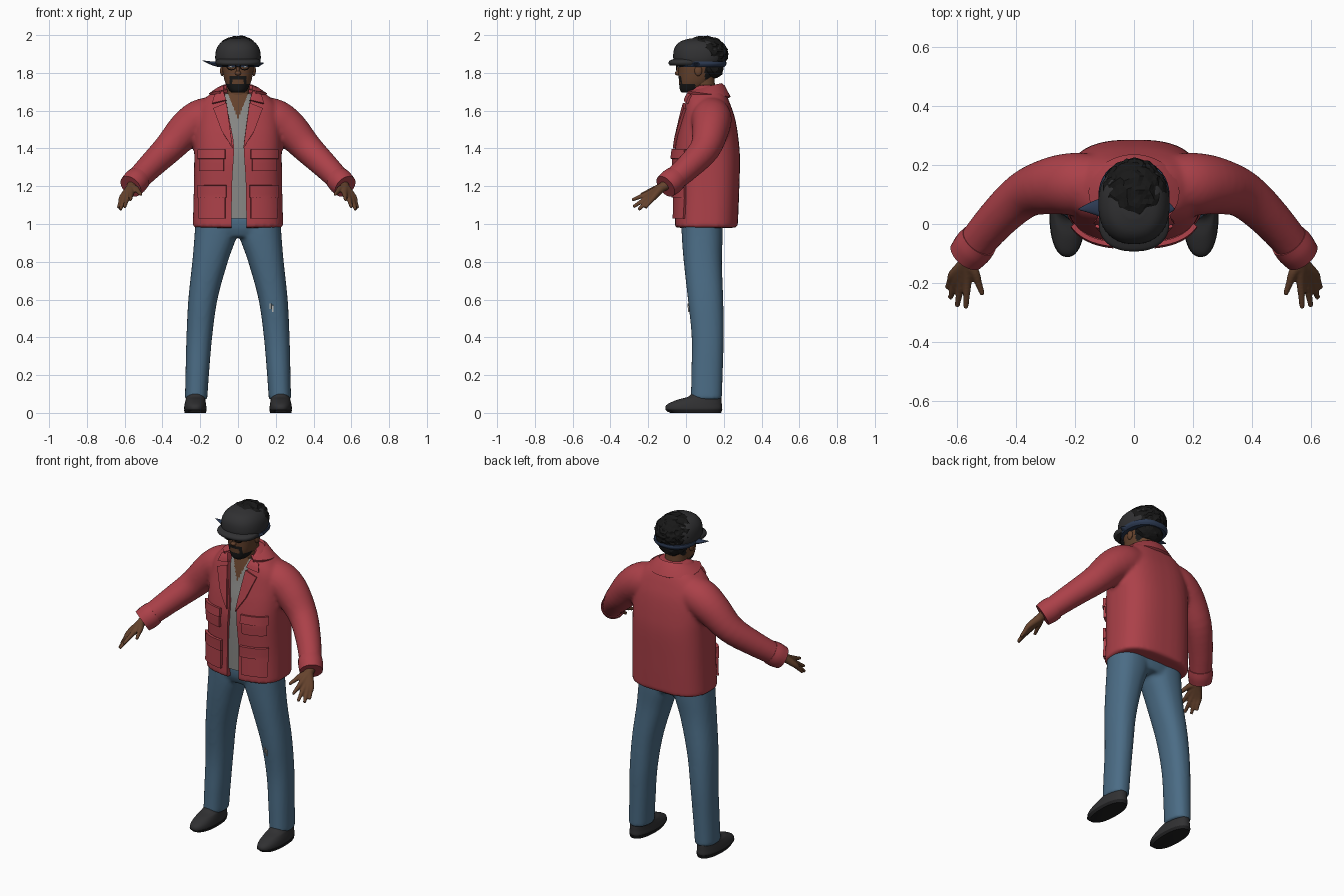
import bpy, bmesh, math, random
from mathutils import Vector, Matrix

random.seed(4)
old = bpy.data.objects.get("Cube")
if old:
    bpy.data.objects.remove(old, do_unlink=True)


def material(name, *rgb):
    m = bpy.data.materials.new(name)
    m.use_nodes = True
    m.diffuse_color = (*rgb, 1)
    for node in m.node_tree.nodes:
        if node.type == 'BSDF_PRINCIPLED':
            node.inputs["Base Color"].default_value = (*rgb, 1)
            node.inputs["Roughness"].default_value = 0.8
    return m


RED = material("jacket red", .41, .052, .066)
DENIM = material("denim blue", .07, .15, .235)
GREY = material("shirt grey", .25, .25, .24)
SKIN = material("brown skin", .13, .055, .026)
HAIR = material("black hair", .009, .009, .009)
CAP = material("charcoal cap", .03, .03, .032)
NAVY = material("navy band", .025, .042, .085)
SHOE = material("dark leather", .03, .03, .032)
SOLE = material("black sole", .014, .014, .015)
PALE = material("pale thread", .5, .5, .48)


def spline(rows, steps=5):
    """Catmull-Rom interpolation of rows of numbers."""
    out = []
    for i in range(len(rows) - 1):
        p = [rows[max(i - 1, 0)], rows[i], rows[i + 1], rows[min(i + 2, len(rows) - 1)]]
        for k in range(steps):
            t = k / steps
            out.append([b + t / 2 * (c - a + t * (2*a - 5*b + 4*c - d + t * (3*(b - c) + d - a)))
                        for a, b, c, d in zip(*p)])
    return out + [list(rows[-1])]


def skin_rings(bm, rings):
    vs = [[bm.verts.new(p) for p in r] for r in rings]
    n = len(vs[0])
    for a, b in zip(vs, vs[1:]):
        for i in range(n):
            bm.faces.new((a[i], a[(i + 1) % n], b[(i + 1) % n], b[i]))
    bm.faces.new(vs[0])
    bm.faces.new(vs[-1])


def stack(bm, rows, side=1, power=2.3, n=40, steps=5):
    """Horizontal rings from rows of z, centre x, half width, front y, back y."""
    def bend(v):
        return math.copysign(abs(v) ** (2 / power), v)
    rings = []
    for z, cx, w, yf, yb in spline(rows, steps):
        angles = [math.tau * (i + .5) / n for i in range(n)]
        rings.append([(side * (cx + w * bend(math.cos(a))),
                       (yf + yb) / 2 + (yb - yf) / 2 * bend(math.sin(a)), z) for a in angles])
    skin_rings(bm, rings)


def tube(bm, path, side=1, n=16, steps=4, flat=1):
    """Round tube along rows of x, y, z, radius."""
    pts = spline(path, steps)
    rings = []
    for i, p in enumerate(pts):
        d = Vector(pts[min(i + 1, len(pts) - 1)][:3]) - Vector(pts[max(i - 1, 0)][:3])
        q = d.to_track_quat('Z', 'Y')
        ring = []
        for k in range(n):
            a = math.tau * k / n
            o = q @ Vector((math.cos(a), math.sin(a), 0)) * p[3]
            ring.append((side * (p[0] + o.x), p[1] + o.y, p[2] + o.z * flat))
        rings.append(ring)
    skin_rings(bm, rings)


def ball(bm, centre, size, detail=3, rough=0):
    made = bmesh.ops.create_icosphere(bm, subdivisions=detail, radius=1)
    for v in made["verts"]:
        k = 1 + random.uniform(-rough, rough)
        v.co = Vector(c + s * k * x for c, s, x in zip(centre, size, v.co))


def finish(name, bm, *mats, rule=None, voxel=0, cutter=None, thick=0, smooth=True):
    bmesh.ops.recalc_face_normals(bm, faces=bm.faces)
    me = bpy.data.meshes.new(name)
    bm.to_mesh(me)
    bm.free()
    ob = bpy.data.objects.new(name, me)
    bpy.context.collection.objects.link(ob)
    for m in mats:
        me.materials.append(m)
    for o in bpy.context.selected_objects:
        o.select_set(False)
    ob.select_set(True)
    bpy.context.view_layer.objects.active = ob
    if voxel:
        ob.modifiers.new("fuse", 'REMESH').voxel_size = voxel
        s = ob.modifiers.new("relax", 'SMOOTH')
        s.factor, s.iterations = .5, 5
    if cutter:
        ob.modifiers.new("opening", 'BOOLEAN').object = cutter
    if thick:
        s = ob.modifiers.new("thickness", 'SOLIDIFY')
        s.thickness, s.offset = thick, 0
    for m in [m.name for m in ob.modifiers]:
        bpy.ops.object.modifier_apply(modifier=m)
    if rule:
        for p in ob.data.polygons:
            p.material_index = rule(p.center)
    if smooth:
        bpy.ops.object.shade_smooth_by_angle(angle=math.radians(45))
    return ob


# Jacket body and sleeves, fused, with the front opening cut out
TORSO = [(.98, 0, .24, -.06, .274), (1.15, 0, .235, -.056, .281), (1.34, 0, .232, -.064, .286),
         (1.45, 0, .232, -.05, .278), (1.55, 0, .225, -.027, .262), (1.62, 0, .21, -.01, .24),
         (1.67, 0, .17, .004, .22), (1.705, 0, .12, .02, .2), (1.735, 0, .085, .04, .185)]
SLEEVE = [(.13, .135, 1.575, .1), (.2, .135, 1.552, .107), (.275, .13, 1.5, .098),
          (.37, .1, 1.398, .081), (.47, .01, 1.3, .069), (.562, -.1, 1.205, .06)]
bm = bmesh.new()
stack(bm, [(.85, .005, .04, -.3, .03), (1.2, .005, .037, -.3, .03), (1.4, .005, .026, -.3, .03),
           (1.5, .003, .038, -.3, .04), (1.6, 0, .056, -.3, .05), (1.68, 0, .074, -.3, .06),
           (1.8, 0, .09, -.3, .12)], power=8, n=24, steps=3)
cutter = finish("opening_cutter", bm, RED)
bm = bmesh.new()
stack(bm, TORSO, power=2.7)
for s in (1, -1):
    tube(bm, SLEEVE, s, 24)
finish("jacket", bm, RED, voxel=.011, cutter=cutter)
bpy.data.objects.remove(cutter, do_unlink=True)

# Rolled cuffs
bm = bmesh.new()
for s in (1, -1):
    tube(bm, [(.525, -.056, 1.242, .066), (.545, -.08, 1.222, .069), (.568, -.108, 1.199, .064)], s, 24)
finish("cuffs", bm, RED)


def front_y(rows, x, z, power):
    """Front surface depth of a stacked body."""
    for a, b in zip(rows, rows[1:]):
        if z <= b[0]:
            break
    t = (z - a[0]) / (b[0] - a[0])
    _, cx, w, yf, yb = [p + (q - p) * t for p, q in zip(a, b)]
    r = min(abs((x - cx) / w), .98)
    return (yf + yb) / 2 - (yb - yf) / 2 * (1 - r ** power) ** (1 / power)


def patch(bm, corners, lift, side=1, rows=TORSO, power=2.7, n=8):
    """Four cornered x, z patch laid over the front of a body."""
    a, b, c, d = (Vector(p) for p in corners)
    grid = []
    for i in range(n + 1):
        row = []
        for j in range(n + 1):
            p = a.lerp(b, i / n).lerp(d.lerp(c, i / n), j / n)
            row.append(bm.verts.new((side * p.x, front_y(rows, p.x, p.y, power) - lift, p.y)))
        grid.append(row)
    for i in range(n):
        for j in range(n):
            bm.faces.new((grid[i][j], grid[i + 1][j], grid[i + 1][j + 1], grid[i][j + 1]))


def box(x0, x1, z0, z1):
    return (x0, z1), (x1, z1), (x1, z0), (x0, z0)


# Pockets, flaps and lapels
PARTS = {
    "pockets": (.006, [box(.075, .2, 1.28, 1.385), box(.068, .205, 1.03, 1.19)]),
    "pocket_flaps": (.014, [box(.068, .208, 1.345, 1.395), box(.062, .21, 1.14, 1.205)]),
    "lapels": (.006, [((.06, 1.64), (.13, 1.612), (.085, 1.49), (.028, 1.4)),
                      ((.076, 1.7), (.122, 1.68), (.135, 1.637), (.062, 1.655))]),
}
for name, (lift, shapes) in PARTS.items():
    bm = bmesh.new()
    for s in (1, -1):
        for shape in shapes:
            patch(bm, shape, lift, s)
    finish(name, bm, RED, thick=.016)

# Folded collar round the neck
bm = bmesh.new()
rows = []
for i in range(33):
    a = math.radians(-50 + 280 * i / 32)
    c, s = math.cos(a), math.sin(a)
    h = (s + 1) / 2
    z = 1.7 + .04 * h
    rows.append([bm.verts.new(p) for p in (
        (.088 * c, .105 + .08 * s, z), (.108 * c, .105 + .095 * s, z - .012 * h),
        (.15 * c, .105 + .125 * s, z - .07 * h))])
for a, b in zip(rows, rows[1:]):
    for k in (0, 1):
        bm.faces.new((a[k], b[k], b[k + 1], a[k + 1]))
finish("collar", bm, RED, thick=.014)

# Shirt with open neck
bm = bmesh.new()
stack(bm, [(1.03, 0, .13, -.042, .1), (1.34, 0, .13, -.046, .1), (1.45, 0, .13, -.034, .1),
           (1.55, 0, .13, -.01, .1), (1.62, 0, .12, .006, .14), (1.69, 0, .085, .028, .16)], n=120, steps=10)
finish("shirt", bm, GREY, SKIN, rule=lambda c: int(abs(c.x) < (c.z - 1.56) * .42))

# Jeans
LEG = [(.07, .222, .059, .025, .19), (.2, .216, .062, .028, .194), (.4, .205, .068, .03, .2),
       (.6, .186, .077, .01, .197), (.8, .148, .094, -.012, .19), (.93, .12, .111, -.022, .194),
       (1.03, .11, .115, -.025, .194)]
bm = bmesh.new()
for s in (1, -1):
    stack(bm, LEG, s)
stack(bm, [(.93, 0, .16, -.005, .18), (.98, 0, .22, -.025, .195), (1.04, 0, .225, -.028, .195)])
finish("jeans", bm, DENIM, voxel=.011)
bm = bmesh.new()
patch(bm, box(.168, .176, .55, .58), .002, rows=LEG, power=2.3, n=3)
patch(bm, box(.18, .187, .535, .57), .002, rows=LEG, power=2.3, n=3)
finish("knee_tear", bm, PALE, thick=.006)

# Shoes
bm = bmesh.new()
for s in (1, -1):
    stack(bm, [(.004, .226, .052, -.095, .18), (.022, .226, .059, -.11, .191), (.045, .226, .057, -.1, .19),
               (.07, .225, .052, -.045, .188), (.085, .224, .05, .01, .185), (.11, .222, .046, .035, .178)], s)
finish("shoes", bm, SHOE)
bm = bmesh.new()
for s in (1, -1):
    stack(bm, [(0, .226, .056, -.085, .186), (.018, .226, .061, -.112, .193)], s, steps=1)
finish("shoe_soles", bm, SOLE)

# Hands: fingers run from the wrist and fuse into a palm
FINGERS = [((.54, -.165, 1.185), (.513, -.24, 1.155)), ((.565, -.187, 1.167), (.57, -.286, 1.127)),
           ((.582, -.185, 1.153), (.6, -.28, 1.09)), ((.598, -.18, 1.146), (.623, -.252, 1.075)),
           ((.612, -.17, 1.143), (.633, -.217, 1.085))]
bm = bmesh.new()
for s in (1, -1):
    for knuckle, tip in FINGERS:
        mid = Vector(knuckle).lerp(tip, .5)
        tube(bm, [(.55, -.075, 1.225, .028), (.565, -.125, 1.195, .025), (*knuckle, .017),
                  (*mid, .0125), (*tip, .009)], s, 12)
finish("hands", bm, SKIN, voxel=.005)


# Head, with beard and nape by rule
def face_rule(c):
    x = abs(c.x)
    beard = c.y < .05 and (c.z < 1.742 or c.z < 1.782 and .03 < x < .045)
    moustache = c.y < 0 and x < .04 and 1.768 < c.z < 1.782
    return int(beard or moustache or (c.y > .1 and c.z > 1.765))


bm = bmesh.new()
stack(bm, [(1.695, 0, .03, -.02, .05), (1.71, 0, .048, -.032, .09), (1.75, 0, .068, -.037, .13),
           (1.8, 0, .08, -.04, .155), (1.85, 0, .086, -.042, .17), (1.92, 0, .084, -.03, .17),
           (1.96, 0, .06, 0, .14)], n=80, steps=9)
finish("head", bm, SKIN, HAIR, rule=face_rule)
bm = bmesh.new()
stack(bm, [(1.6, 0, .07, .025, .165), (1.7, 0, .062, .025, .155), (1.8, 0, .06, .02, .15)])
finish("neck", bm, SKIN)
bm = bmesh.new()
ball(bm, (0, -.042, 1.798), (.016, .017, .013))
ball(bm, (0, -.038, 1.815), (.009, .013, .024))
for s in (1, -1):
    ball(bm, (s * .084, .065, 1.812), (.011, .02, .029))
finish("nose_and_ears", bm, SKIN)
bm = bmesh.new()
for s in (1, -1):
    ball(bm, (s * .034, -.036, 1.832), (.013, .006, .006), 2)
finish("eyes", bm, PALE)

# Glasses
bm = bmesh.new()
for s in (1, -1):
    loop = [math.tau * i / 16 for i in range(17)]
    tube(bm, [(.035 + .024 * math.cos(a), -.05, 1.832 + .016 * math.sin(a), .003) for a in loop], s, 6, 1)
    tube(bm, [(.059, -.048, 1.836, .003), (.087, 0, 1.838, .003), (.09, .06, 1.838, .003)], s, 6)
tube(bm, [(-.012, -.051, 1.835, .003), (.012, -.051, 1.835, .003)], 1, 6)
finish("glasses", bm, HAIR)

# Cap, visor and knotted band
bm = bmesh.new()
stack(bm, [(1.84, 0, .112, -.058, .19), (1.88, 0, .121, -.068, .203), (1.93, 0, .113, -.062, .2),
           (1.965, 0, .085, -.032, .17), (1.982, 0, .04, .02, .12)])
finish("cap", bm, CAP)
bm = bmesh.new()
stack(bm, [(1.838, 0, .11, -.084, .1), (1.85, 0, .119, -.093, .1), (1.864, 0, .117, -.087, .1),
           (1.876, 0, .1, -.06, .1)])
finish("visor", bm, CAP)
bm = bmesh.new()
stack(bm, [(1.832, 0, .112, -.045, .205), (1.846, 0, .121, -.045, .214), (1.86, 0, .12, -.045, .213)])
tube(bm, [(-.1, .055, 1.845, .036), (-.14, .055, 1.852, .022), (-.188, .05, 1.865, .002)], flat=.4)
tube(bm, [(.1, .055, 1.845, .036), (.136, .05, 1.852, .004)], flat=.4)
finish("headband", bm, NAVY)

# Curly hair
bm = bmesh.new()
ball(bm, (0, .1, 1.9), (.112, .122, .096), 4, .045)
ball(bm, (0, .13, 1.822), (.078, .07, .055), 3, .05)
finish("hair", bm, HAIR, smooth=False)
